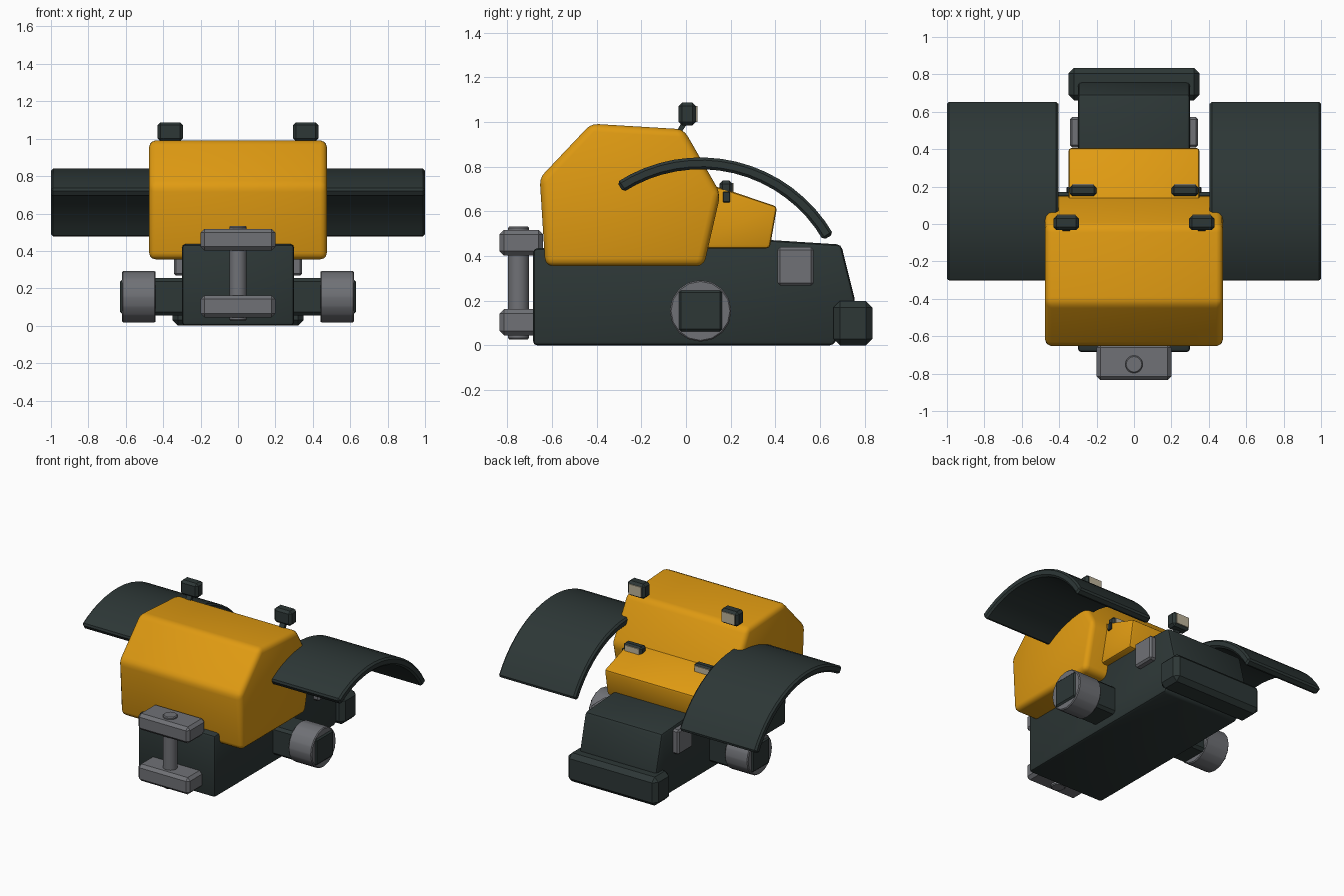
import bpy, bmesh, math
from mathutils import Matrix

if "Cube" in bpy.data.objects:
    bpy.data.objects.remove(bpy.data.objects["Cube"])


def material(name, rgb):
    m = bpy.data.materials.new(name)
    m.diffuse_color = (*rgb, 1)
    m.use_nodes = True
    m.node_tree.nodes["Principled BSDF"].inputs["Base Color"].default_value = m.diffuse_color
    return m


ORANGE = material("orange_paint", (0.74, 0.325, 0.006))
DARK = material("dark_green_grey", (0.026, 0.038, 0.037))
STEEL = material("steel_grey", (0.16, 0.165, 0.18))
LENS = material("cream_lens", (0.52, 0.46, 0.33))


def finish(bm, name, mat, bevel=0.0, segs=1):
    """Bevel the sharp edges, then make a smooth-by-angle object."""
    bmesh.ops.recalc_face_normals(bm, faces=bm.faces[:])
    if bevel:
        sharp = [e for e in bm.edges if e.calc_face_angle(0) > math.radians(20)]
        bmesh.ops.bevel(bm, geom=sharp, offset=bevel, segments=segs,
                        profile=0.5, affect='EDGES', clamp_overlap=True)
    me = bpy.data.meshes.new(name)
    bm.to_mesh(me)
    bm.free()
    me.materials.append(mat)
    ob = bpy.data.objects.new(name, me)
    bpy.context.collection.objects.link(ob)
    bpy.ops.object.select_all(action='DESELECT')
    ob.select_set(True)
    bpy.context.view_layer.objects.active = ob
    bpy.ops.object.shade_smooth_by_angle(angle=math.radians(32))
    return ob


def prism(name, profile, x0, x1, mat, bevel=0.0, segs=1):
    """Extrude a (y, z) profile from x0 to x1."""
    bm = bmesh.new()
    a = [bm.verts.new((x0, y, z)) for y, z in profile]
    b = [bm.verts.new((x1, y, z)) for y, z in profile]
    bm.faces.new(a)
    bm.faces.new(b[::-1])
    n = len(profile)
    for i in range(n):
        j = (i + 1) % n
        bm.faces.new((a[i], b[i], b[j], a[j]))
    return finish(bm, name, mat, bevel, segs)


def box(name, x, y, z, mat, bevel=0.0):
    prof = [(y[0], z[0]), (y[1], z[0]), (y[1], z[1]), (y[0], z[1])]
    return prism(name, prof, min(x), max(x), mat, bevel)


def cylinder(name, centre, radius, length, axis, sides, mat, bevel=0.0):
    bm = bmesh.new()
    rot = Matrix.Rotation(math.pi / 2, 4, 'Y') if axis == 'X' else Matrix()
    bmesh.ops.create_cone(bm, cap_ends=True, segments=sides, radius1=radius,
                          radius2=radius, depth=length,
                          matrix=Matrix.Translation(centre) @ rot)
    return finish(bm, name, mat, bevel)


# Chassis and rear bumper
prism("chassis", [(-0.685, 0.0), (0.66, 0.0), (0.76, 0.19), (0.695, 0.452),
                  (0.38, 0.472), (-0.685, 0.435)], -0.30, 0.30, DARK, 0.02, 2)
box("rear_bumper", (-0.35, 0.35), (0.66, 0.835), (0.0, 0.2), DARK, 0.03)

# Orange bodywork
prism("cab", [(-0.63, 0.355), (0.08, 0.355), (0.155, 0.68), (-0.01, 0.968),
              (-0.425, 0.993), (-0.655, 0.75)], -0.475, 0.475, ORANGE, 0.035, 3)
prism("rear_hood", [(0.0, 0.435), (0.375, 0.435), (0.408, 0.622),
                    (0.19, 0.695), (0.0, 0.75)], -0.35, 0.35, ORANGE, 0.015, 2)

# Front hitch: two plates joined by a pin
box("hitch_upper_plate", (-0.2, 0.2), (-0.835, -0.64), (0.403, 0.518), STEEL, 0.02)
box("hitch_lower_plate", (-0.2, 0.2), (-0.835, -0.64), (0.045, 0.163), STEEL, 0.02)
cylinder("hitch_pin", (0, -0.75, 0.28), 0.048, 0.505, 'Z', 12, STEEL, 0.006)

# Fender cross-section, concentric with the axle
AXLE_Y, AXLE_Z = 0.065, 0.155
angles = [math.radians(30 + 93 * i / 16) for i in range(17)]
arc = [(AXLE_Y + r * math.cos(t), AXLE_Z + r * math.sin(t))
       for r, seq in ((0.687, angles), (0.634, angles[::-1])) for t in seq]

for side, s in (("right", 1), ("left", -1)):
    def span(a, b):
        return min(s * a, s * b), max(s * a, s * b)

    # Axle, hub, fender and side block
    box(f"{side}_axle", span(0.25, 0.63), (AXLE_Y - 0.105, AXLE_Y + 0.105),
        (0.055, 0.255), DARK, 0.018)
    cylinder(f"{side}_hub", (s * 0.53, AXLE_Y, AXLE_Z), 0.138, 0.18, 'X', 16, STEEL, 0.006)
    prism(f"{side}_fender", arc, *span(0.405, 1.0), DARK, 0.012)
    box(f"{side}_side_block", span(0.25, 0.343), (0.41, 0.572), (0.268, 0.44), STEEL, 0.012)

    # Roof lamp on a slanted stem
    box(f"{side}_roof_lamp", span(0.295, 0.43), (-0.033, 0.045), (0.985, 1.088), DARK, 0.016)
    box(f"{side}_roof_lens", span(0.313, 0.412), (0.043, 0.051), (1.0, 1.072), LENS)
    prism(f"{side}_roof_lamp_stem", [(-0.045, 0.955), (-0.02, 0.955), (0.01, 1.0),
                                     (-0.018, 1.0)], *span(0.343, 0.382), DARK)

    # Hood lamp on a short stem
    box(f"{side}_hood_lamp", span(0.2, 0.345), (0.15, 0.208), (0.672, 0.738), DARK, 0.014)
    box(f"{side}_hood_lens", span(0.216, 0.329), (0.206, 0.213), (0.683, 0.727), LENS)
    box(f"{side}_hood_lamp_stem", span(0.25, 0.36), (0.165, 0.198), (0.64, 0.69), DARK, 0.004)
